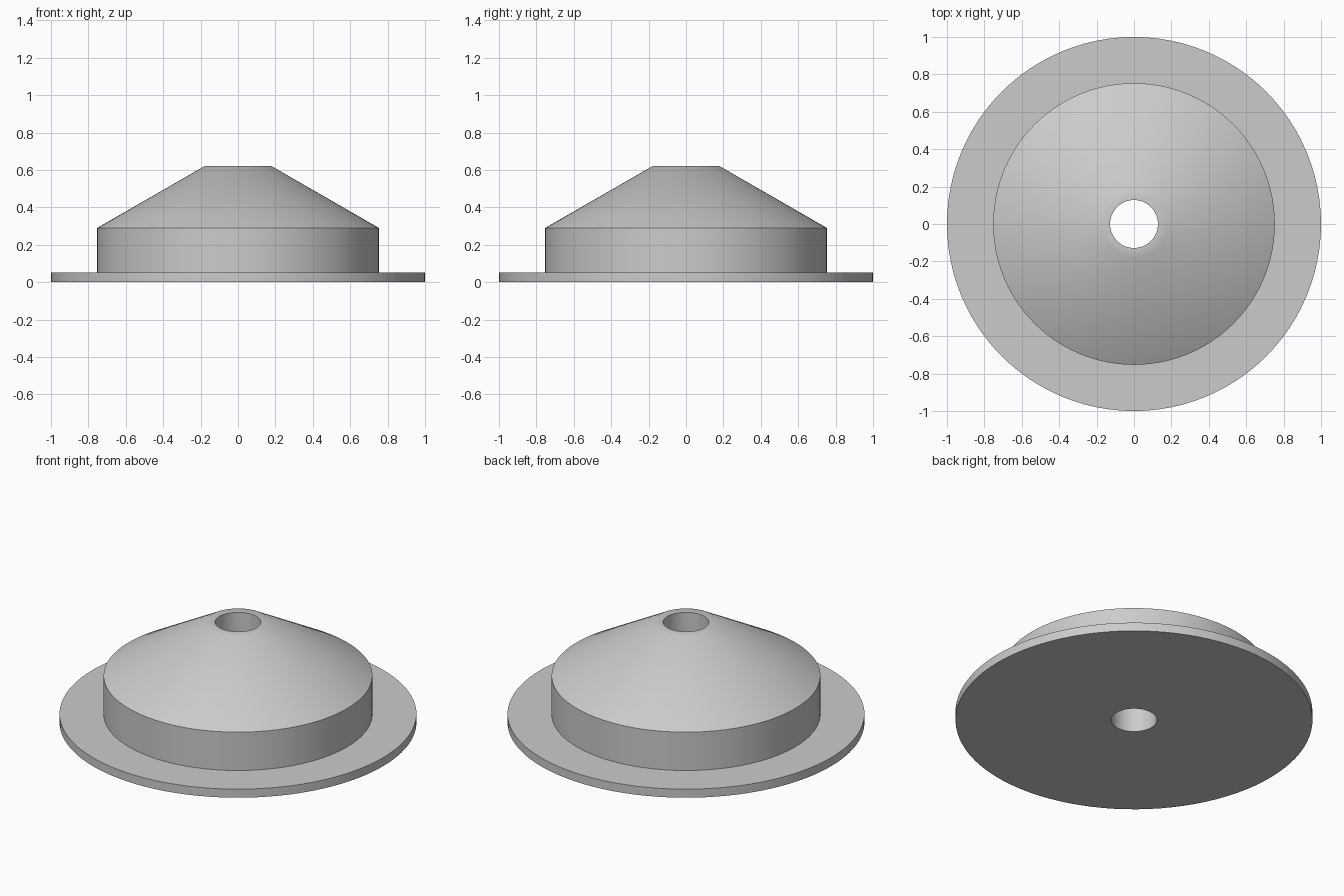
import bpy
import bmesh
from math import cos, sin, tau, radians

cube = bpy.data.objects.get("Cube")
if cube:
    bpy.data.objects.remove(cube, do_unlink=True)

SEGMENTS = 96
BORE = 0.128

grey = bpy.data.materials.new("plain grey")
grey.use_nodes = True
colour = (0.6, 0.6, 0.6, 1)
grey.diffuse_color = colour
grey.node_tree.nodes["Principled BSDF"].inputs["Base Color"].default_value = colour


def lathe(name, profile):
    """Turn a closed (radius, height) profile around the z axis."""
    bm = bmesh.new()
    rings = [[bm.verts.new((r * cos(tau * i / SEGMENTS), r * sin(tau * i / SEGMENTS), z))
              for i in range(SEGMENTS)] for r, z in profile]
    for k, low in enumerate(rings):
        high = rings[(k + 1) % len(rings)]
        for i in range(SEGMENTS):
            j = (i + 1) % SEGMENTS
            bm.faces.new((low[i], low[j], high[j], high[i]))
    bmesh.ops.recalc_face_normals(bm, faces=bm.faces)
    mesh = bpy.data.meshes.new(name)
    bm.to_mesh(mesh)
    bm.free()
    mesh.materials.append(grey)
    obj = bpy.data.objects.new(name, mesh)
    bpy.context.collection.objects.link(obj)
    bpy.ops.object.select_all(action="DESELECT")
    obj.select_set(True)
    bpy.context.view_layer.objects.active = obj
    bpy.ops.object.shade_smooth_by_angle(angle=radians(35))
    return obj


# One turned solid: flange, straight collar, cone and the through bore
lathe("flanged_cone", [
    (BORE, 0), (1, 0), (1, 0.053),        # flange
    (0.753, 0.053), (0.753, 0.29),        # collar
    (0.18, 0.62), (BORE, 0.62),           # cone and flat rim
])
